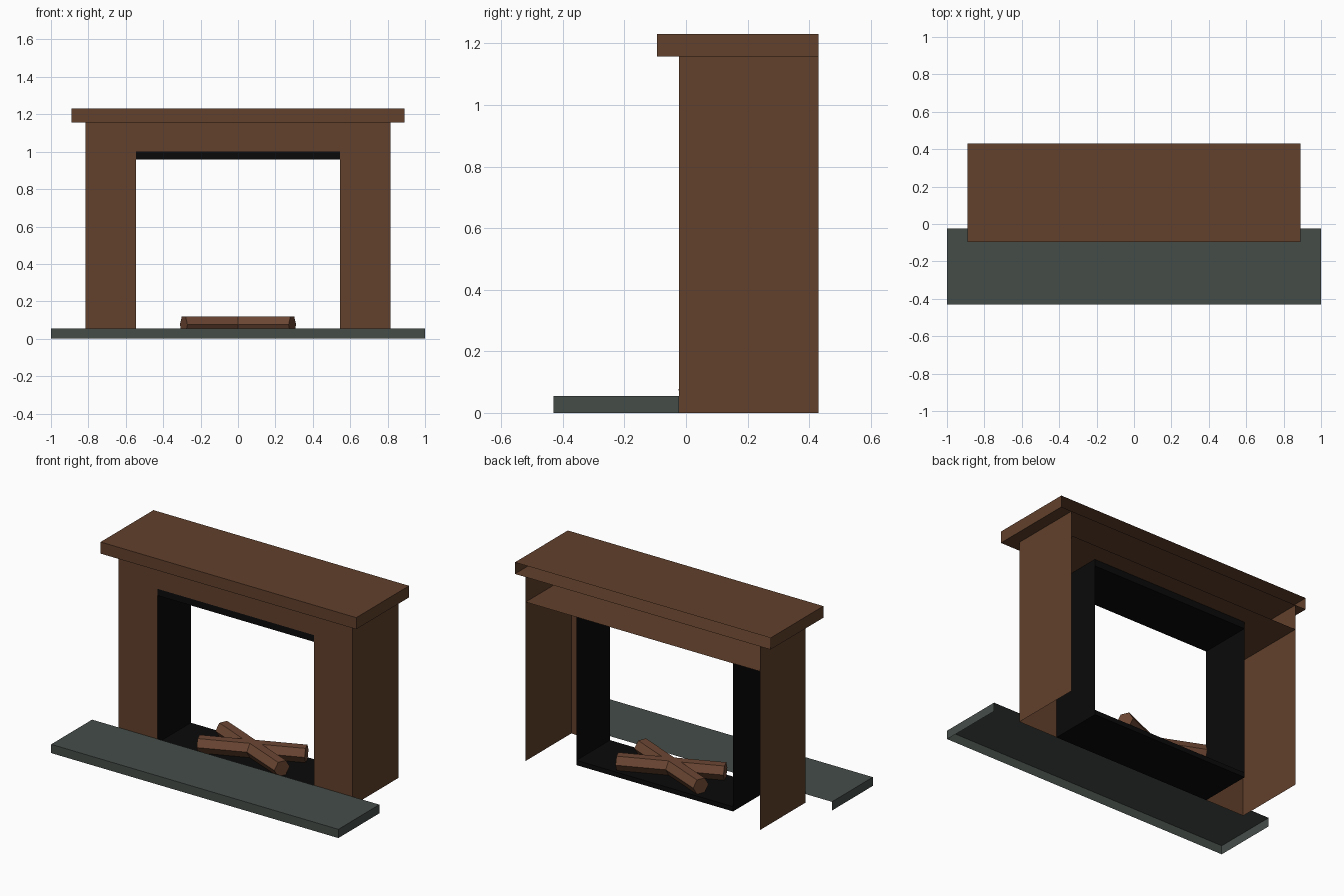
import bpy, bmesh, math
from mathutils import Matrix

if "Cube" in bpy.data.objects:
    bpy.data.objects.remove(bpy.data.objects["Cube"])


def material(name, rgb):
    m = bpy.data.materials.new(name)
    m.diffuse_color = (*rgb, 1)
    m.use_nodes = True
    m.node_tree.nodes["Principled BSDF"].inputs["Base Color"].default_value = m.diffuse_color
    return m


WOOD = material("brown wood", (0.122, 0.052, 0.025))
STONE = material("grey green stone", (0.060, 0.075, 0.066))
SOOT = material("soot black", (0.003, 0.003, 0.003))
BARK = material("log brown", (0.150, 0.062, 0.033))

SIDES = {"left": (-1, 0, 0), "right": (1, 0, 0), "front": (0, -1, 0),
         "back": (0, 1, 0), "bottom": (0, 0, -1), "top": (0, 0, 1)}


def finish(bm, name, mat):
    me = bpy.data.meshes.new(name)
    bm.to_mesh(me)
    bm.free()
    me.materials.append(mat)
    ob = bpy.data.objects.new(name, me)
    bpy.context.collection.objects.link(ob)
    return ob


def shell(name, mat, x, y, z, open_sides=""):
    """Box between the given ranges, without the listed sides."""
    bm = bmesh.new()
    bmesh.ops.create_cube(bm, size=1)
    bm.normal_update()
    gone = [f for f in bm.faces for s in open_sides.split()
            if sum(a * b for a, b in zip(f.normal, SIDES[s])) > 0.9]
    bmesh.ops.delete(bm, geom=gone, context="FACES")
    for v in bm.verts:
        for i, (lo, hi) in enumerate((x, y, z)):
            v.co[i] = lo if v.co[i] < 0 else hi
    return finish(bm, name, mat)


FRONT, BACK, FIRE_BACK = -0.023, 0.43, 0.31
OUT, IN = 0.815, 0.545
LINTEL, MANTEL, TOP = 1.0, 1.157, 1.23

# Hearth slab, hollow below and behind
shell("hearth", STONE, (-1, 1), (-0.43, FRONT), (0, 0.055), "back bottom")

# Mantel shelf and lintel, open at the back
shell("mantel_shelf", WOOD, (-0.89, 0.89), (-0.095, BACK), (MANTEL, TOP), "back")
shell("lintel", WOOD, (-OUT, OUT), (FRONT, BACK), (LINTEL, MANTEL), "back top")

# Legs: front panel and outer side only
shell("left_leg", WOOD, (-OUT, -IN), (FRONT, BACK), (0, LINTEL),
      "right back top bottom")
shell("right_leg", WOOD, (IN, OUT), (FRONT, BACK), (0, LINTEL),
      "left back top bottom")

# Firebox: thin walls, floor slab and ceiling slab
depth = (FRONT, FIRE_BACK)
shell("firebox_walls", SOOT, (-IN, IN), depth, (0, LINTEL),
      "front back top bottom")
shell("firebox_floor", SOOT, (-IN, IN), depth, (0, 0.03), "left right front")
shell("firebox_ceiling", SOOT, (-IN, IN), depth, (0.958, LINTEL),
      "left right top")

# Two crossed six-sided logs, flat side up
for name, turn in (("log_a", -22.8), ("log_b", 22.8)):
    bm = bmesh.new()
    bmesh.ops.create_cone(bm, cap_ends=True, segments=6, radius1=0.052,
                          radius2=0.052, depth=0.63)
    bm.transform(Matrix.Rotation(math.pi / 2, 4, "Y"))
    # put a flat facet on top, whichever way the hexagon starts
    if max(v.co.z for v in bm.verts) > 0.05:
        bm.transform(Matrix.Rotation(math.pi / 6, 4, "X"))
    bm.transform(Matrix.Translation((0, 0.145, 0.075))
                 @ Matrix.Rotation(math.radians(turn), 4, "Z"))
    finish(bm, name, BARK)
